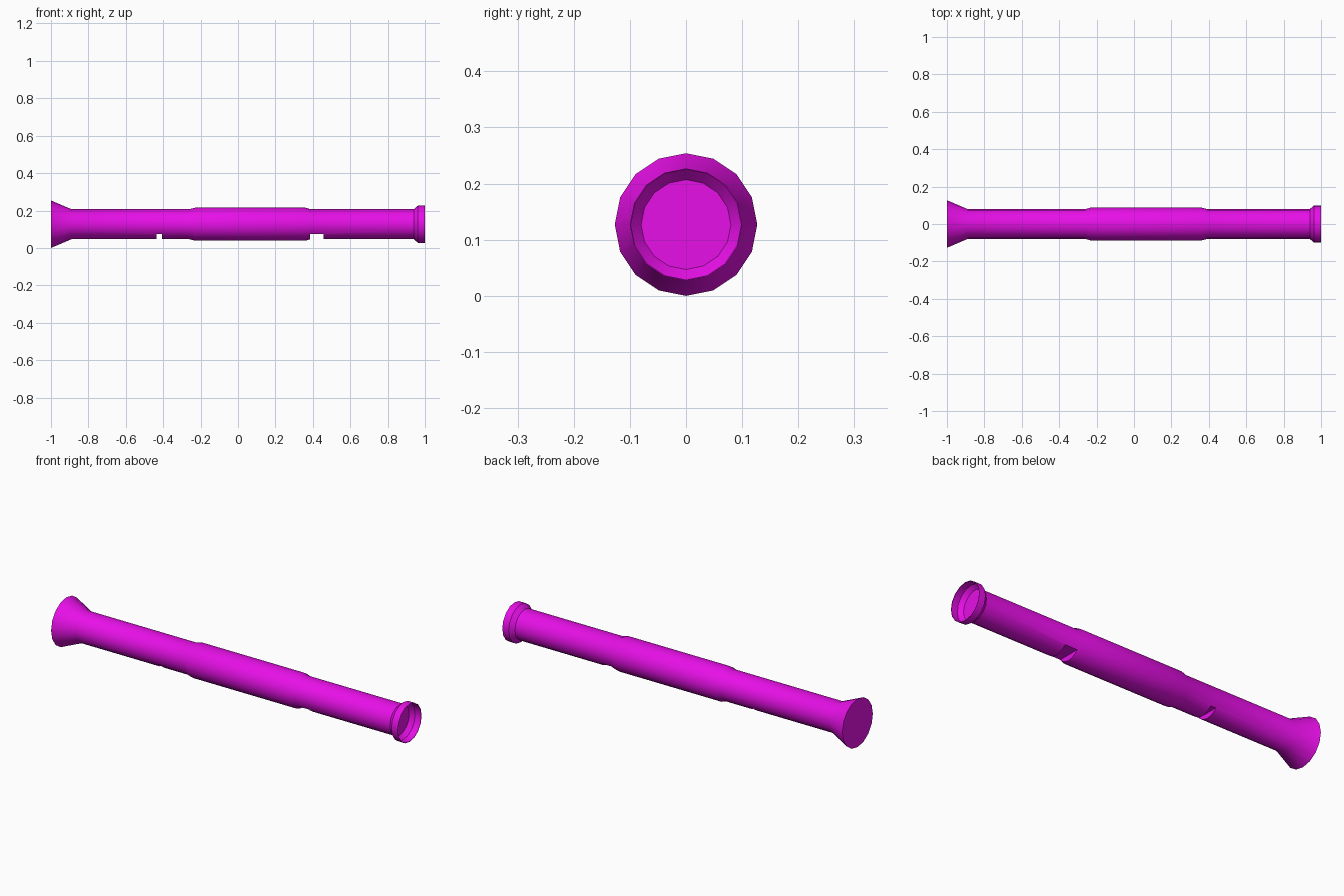
import bpy, bmesh, math

if "Cube" in bpy.data.objects:
    bpy.data.objects.remove(bpy.data.objects["Cube"])

SIDES = 16
R = 0.08          # tube radius
CZ = 0.127        # axis height

mat = bpy.data.materials.new("magenta")
mat.diffuse_color = (0.8, 0.005, 0.8, 1)
mat.use_nodes = True
mat.node_tree.nodes["Principled BSDF"].inputs["Base Color"].default_value = mat.diffuse_color


def lathe_x(name, profile):
    """Closed solid of revolution around the x axis from (x, radius) points."""
    bm = bmesh.new()
    rings = []
    for x, r in profile:
        rings.append([bm.verts.new((x, r * math.sin(2 * math.pi * i / SIDES),
                                    CZ + r * math.cos(2 * math.pi * i / SIDES)))
                      for i in range(SIDES)])
    for a, b in zip(rings, rings[1:]):
        for i in range(SIDES):
            j = (i + 1) % SIDES
            bm.faces.new((a[i], a[j], b[j], b[i]))
    bm.faces.new(rings[0])
    bm.faces.new(rings[-1])
    bmesh.ops.recalc_face_normals(bm, faces=bm.faces)
    mesh = bpy.data.meshes.new(name)
    bm.to_mesh(mesh)
    bm.free()
    obj = bpy.data.objects.new(name, mesh)
    bpy.context.collection.objects.link(obj)
    obj.data.materials.append(mat)
    return obj


# Tube: flared end, thicker middle grip, collar with a recessed end disc
tube = lathe_x("tube_body", [
    (-1.0, 0.127), (-0.89, R),
    (-0.26, R), (-0.23, 0.088), (0.36, 0.088), (0.39, R),
    (0.94, R), (0.963, 0.1), (1.0, 0.1),
    (0.999, 0.098), (0.964, 0.098), (0.942, R),
])

bpy.context.view_layer.objects.active = tube
tube.select_set(True)

# Flat notches cut across the underside
for x0, x1 in ((-0.435, -0.405), (0.386, 0.457)):
    bpy.ops.mesh.primitive_cube_add(size=1, location=((x0 + x1) / 2, 0, 0.025))
    cutter = bpy.context.object
    cutter.name = "notch_cutter"
    cutter.scale = (x1 - x0, 0.4, 0.1)
    cutter.hide_render = True
    mod = tube.modifiers.new("notch", 'BOOLEAN')
    mod.operation = 'DIFFERENCE'
    mod.solver = 'EXACT'
    mod.object = cutter
    bpy.context.view_layer.objects.active = tube
    bpy.ops.object.modifier_apply(modifier=mod.name)
    bpy.data.objects.remove(cutter)

# Smooth round walls, crisp rims and notches
bpy.ops.object.select_all(action='DESELECT')
tube.select_set(True)
bpy.context.view_layer.objects.active = tube
bpy.ops.object.shade_smooth_by_angle(angle=math.radians(30))
